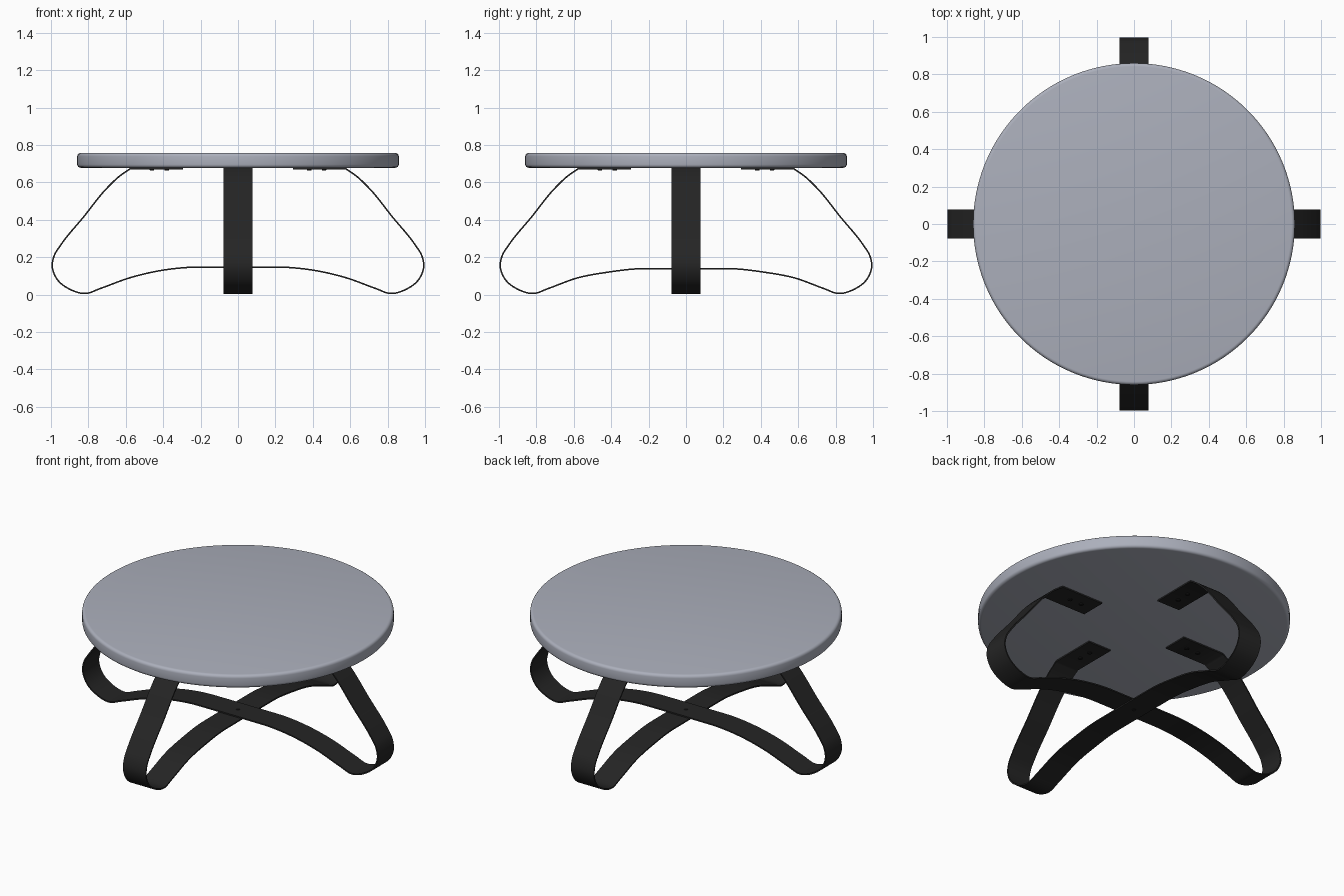
import bpy, bmesh, math
from mathutils import Vector

if "Cube" in bpy.data.objects:
    bpy.data.objects.remove(bpy.data.objects["Cube"])


def material(name, rgb):
    m = bpy.data.materials.new(name)
    m.diffuse_color = (*rgb, 1)
    m.use_nodes = True
    m.node_tree.nodes["Principled BSDF"].inputs["Base Color"].default_value = m.diffuse_color
    return m


GREY = material("blue grey top", (0.41, 0.43, 0.50))
BLACK = material("black steel", (0.018, 0.018, 0.018))
SCREW = material("dark screw", (0.010, 0.010, 0.010))


def finish(bm, name, mat, angle=35):
    bmesh.ops.recalc_face_normals(bm, faces=bm.faces)
    me = bpy.data.meshes.new(name)
    bm.to_mesh(me)
    bm.free()
    me.materials.append(mat)
    ob = bpy.data.objects.new(name, me)
    bpy.context.collection.objects.link(ob)
    bpy.ops.object.select_all(action='DESELECT')
    ob.select_set(True)
    bpy.context.view_layer.objects.active = ob
    bpy.ops.object.shade_smooth_by_angle(angle=math.radians(angle))
    return ob


def disc(name, mat, radius, z0, z1, center=(0, 0), sides=16, bevel=0.0):
    bm = bmesh.new()
    bmesh.ops.create_cone(bm, cap_ends=True, segments=sides,
                          radius1=radius, radius2=radius, depth=z1 - z0)
    bmesh.ops.translate(bm, verts=bm.verts, vec=(*center, (z0 + z1) / 2))
    if bevel:
        rims = [e for e in bm.edges if abs(e.verts[0].co.z - e.verts[1].co.z) < 1e-5]
        bmesh.ops.bevel(bm, geom=rims, offset=bevel, segments=4,
                        profile=0.5, affect='EDGES')
    return finish(bm, name, mat)


def smooth_path(pts, steps=6):
    """Centripetal-like Catmull-Rom through the points."""
    p = [pts[0] * 2 - pts[1]] + pts + [pts[-1] * 2 - pts[-2]]
    out = []
    for i in range(1, len(p) - 2):
        a, b, c, d = p[i - 1:i + 3]
        l0, l1, l2 = (b - a).length, (c - b).length, (d - c).length
        m1 = ((c - b) / l1 * l0 + (b - a) / l0 * l1) / (l0 + l1) * l1
        m2 = ((c - b) / l1 * l2 + (d - c) / l2 * l1) / (l1 + l2) * l1
        for s in range(steps):
            t = s / steps
            out.append(b * (2*t**3 - 3*t*t + 1) + m1 * (t**3 - 2*t*t + t)
                       + c * (3*t*t - 2*t**3) + m2 * (t**3 - t*t))
    return out + [pts[-1]]


def strap(name, mid_z, along_y):
    """Bent flat bar: mounting tab, leg, foot loop, arched stretcher, mirrored."""
    t, half = 0.004, 0.077
    leg = [(0.575, 0.674), (0.635, 0.632), (0.70, 0.570), (0.825, 0.416),
           (0.950, 0.262), (0.982, 0.210), (0.993, 0.150), (0.965, 0.079),
           (0.900, 0.029), (0.815, 0.006), (0.738, 0.032), (0.578, 0.090),
           (0.417, mid_z - 0.019), (0.273, mid_z - 0.002), (0.14, mid_z), (0, mid_z)]
    side = [Vector((0.294, 0.674))] + smooth_path([Vector(p) for p in leg])
    path = side + [Vector((-p.x, p.y)) for p in reversed(side[:-1])]
    bm = bmesh.new()
    rings = []
    for i, p in enumerate(path):
        d = (path[min(i + 1, len(path) - 1)] - path[max(i - 1, 0)]).normalized()
        n = Vector((-d.y, d.x)) * t
        ring = []
        for q, w in ((p + n, -half), (p + n, half), (p - n, half), (p - n, -half)):
            co = (-w, q.x, q.y) if along_y else (q.x, w, q.y)
            ring.append(bm.verts.new(co))
        rings.append(ring)
    for r, s in zip(rings, rings[1:]):
        for k in range(4):
            bm.faces.new((r[k], r[(k + 1) % 4], s[(k + 1) % 4], s[k]))
    bm.faces.new(rings[0])
    bm.faces.new(rings[-1])
    return finish(bm, name, BLACK, 40)


# round top with softened rim
disc("table_top", GREY, 0.86, 0.678, 0.757, sides=128, bevel=0.018)

# two crossing bent straps, one resting on the other
strap("side_to_side_strap", 0.147, False)
strap("front_to_back_strap", 0.139, True)

# screws under each mounting tab
for k in range(4):
    a = k * math.pi / 2
    for r in (0.38, 0.46):
        disc(f"tab_screw_{k}_{int(r * 100)}", SCREW, 0.012, 0.663, 0.671,
             (r * math.cos(a), r * math.sin(a)), bevel=0.003)

# bolt through the crossing
disc("crossing_bolt", SCREW, 0.012, 0.132, 0.154, bevel=0.003)
